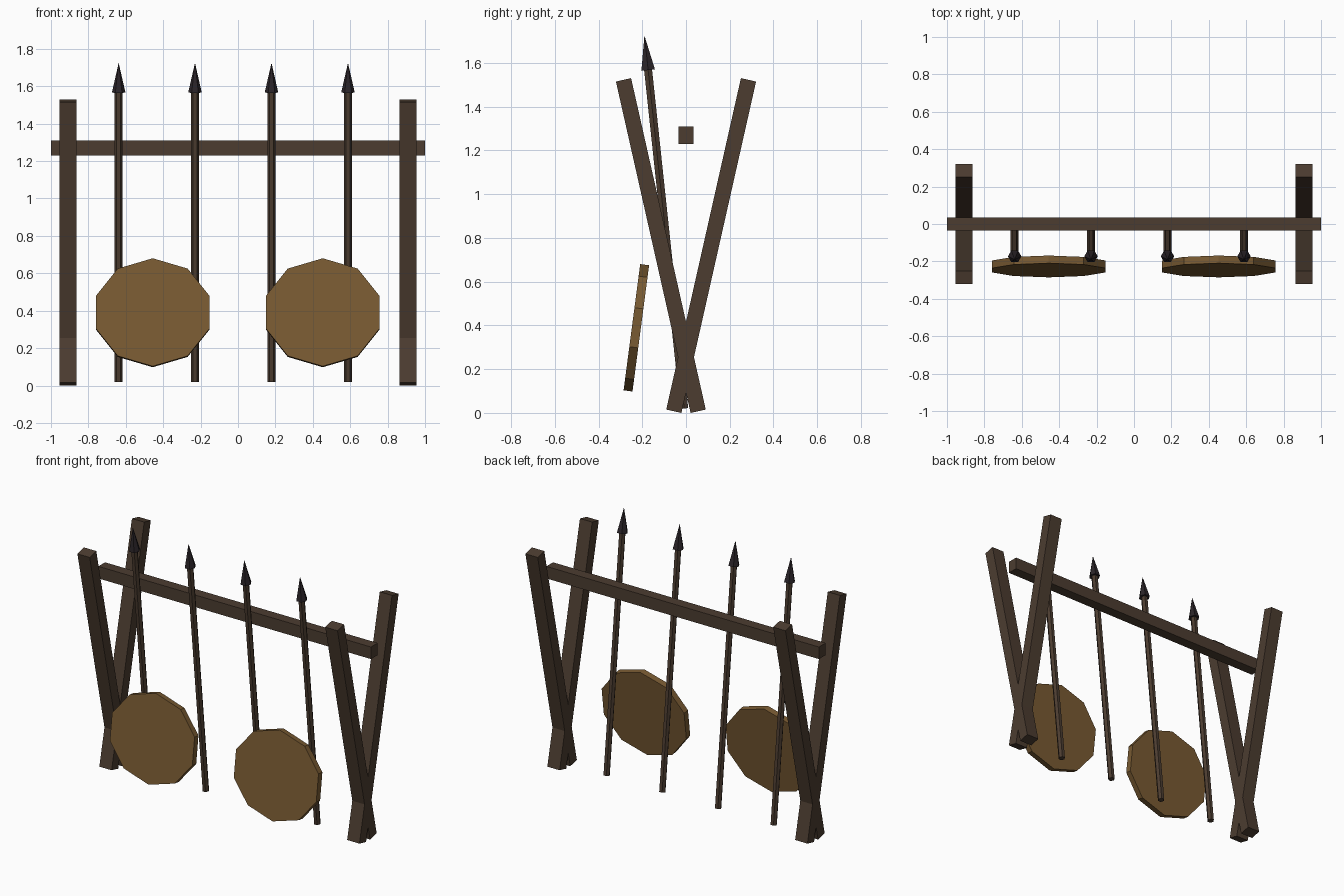
import bpy, math
from mathutils import Matrix, Vector

if "Cube" in bpy.data.objects:
    bpy.data.objects.remove(bpy.data.objects["Cube"])


def material(name, rgb):
    m = bpy.data.materials.new(name)
    m.diffuse_color = (*rgb, 1)
    m.use_nodes = True
    m.node_tree.nodes["Principled BSDF"].inputs["Base Color"].default_value = m.diffuse_color
    return m


WOOD = material("dark_wood", (0.072, 0.046, 0.030))
HIDE = material("tan_hide", (0.190, 0.103, 0.032))
IRON = material("black_iron", (0.024, 0.018, 0.022))


def finish(name, mat, matrix):
    ob = bpy.context.object
    ob.name = name
    ob.data.transform(matrix)
    ob.data.materials.append(mat)
    return ob


def box(name, size, loc, tilt=0):
    bpy.ops.mesh.primitive_cube_add(size=1)
    return finish(name, WOOD, Matrix.Translation(loc) @ Matrix.Rotation(tilt, 4, 'X')
                  @ Matrix.Diagonal((*size, 1)))


def rod(name, mat, start, end, r1, r2, sides=6):
    """Tapered rod between two points, corners pointing along x."""
    a, b = Vector(start), Vector(end)
    bpy.ops.mesh.primitive_cone_add(vertices=sides, radius1=r1, radius2=r2, depth=(b - a).length)
    tilt = math.atan2(-(b - a).y, (b - a).z)
    return finish(name, mat, Matrix.Translation((a + b) / 2) @ Matrix.Rotation(tilt, 4, 'X')
                  @ Matrix.Rotation(math.pi / 2, 4, 'Z'))


# Crossed end posts
for side in (-1, 1):
    for lean, label in ((1, "front"), (-1, "back")):
        box(f"{label}_leaning_post", (0.09, 0.071, 1.553),
            (side * 0.909, -0.115 * lean, 0.765), lean * math.radians(12.7))

# Cross beam
box("cross_beam", (2.0, 0.07, 0.08), (0, 0, 1.27))

# Leaning spears
for x in (-0.638, -0.23, 0.179, 0.588):
    rod("spear_shaft", WOOD, (x, -0.008, 0.02), (x, -0.174, 1.575), 0.021, 0.021)
    rod("spear_head", IRON, (x, -0.173, 1.567), (x, -0.190, 1.725), 0.036, 0.0)

# Ten-sided shields, slightly squashed in height and tilted back
for x in (-0.456, 0.453):
    bpy.ops.mesh.primitive_cylinder_add(vertices=10, radius=1, depth=1)
    finish("shield", HIDE, Matrix.Translation((x, -0.227, 0.389))
           @ Matrix.Rotation(math.radians(90 - 7.5), 4, 'X')
           @ Matrix.Diagonal((0.318, 0.291, 0.041, 1)))
